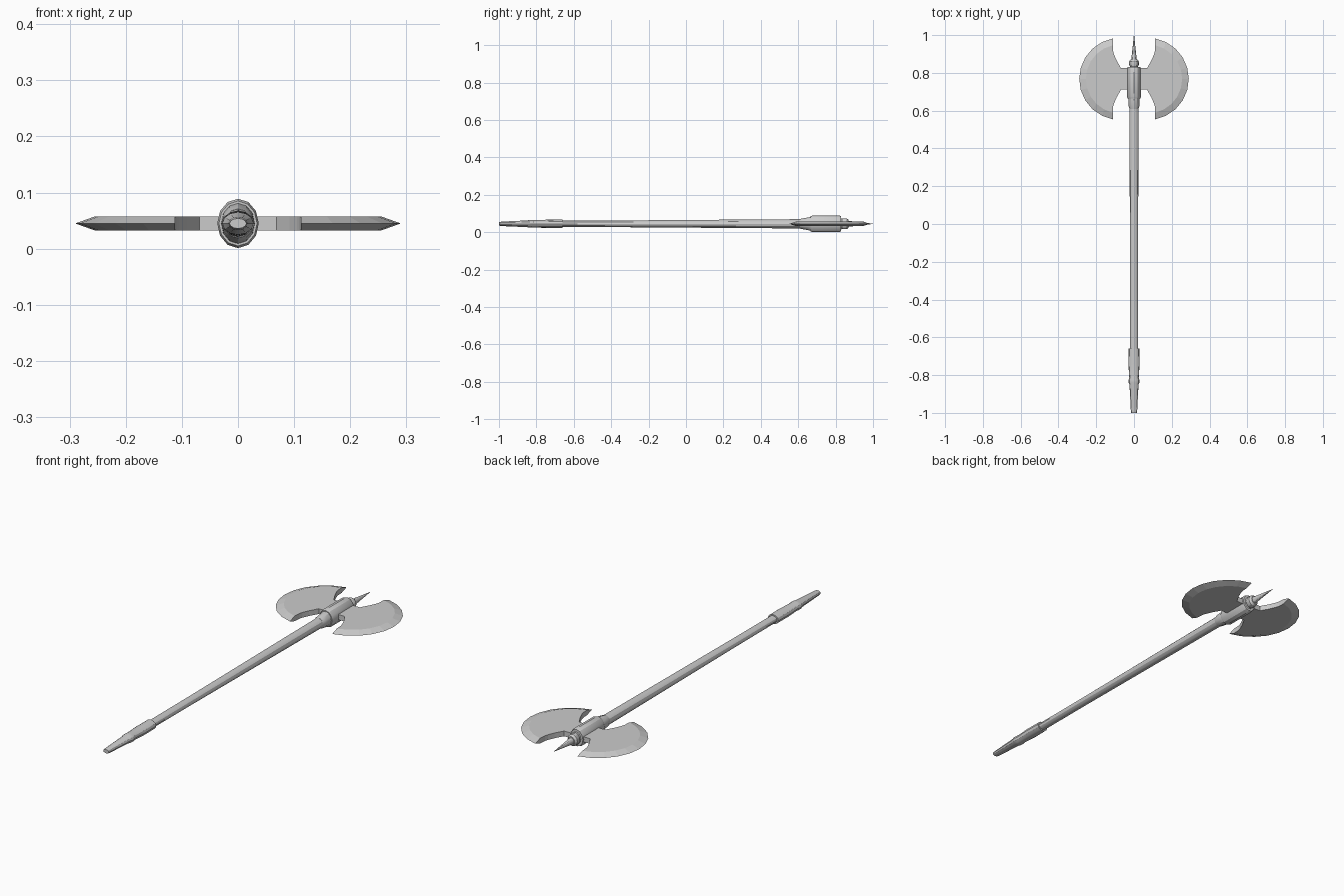
import bpy, bmesh
from math import sin, cos, acos, pi

if "Cube" in bpy.data.objects:
    bpy.data.objects.remove(bpy.data.objects["Cube"])

ZC = 0.045      # height of the long axis
SIDES = 12


def finish(name, bm):
    bmesh.ops.recalc_face_normals(bm, faces=bm.faces)
    mesh = bpy.data.meshes.new(name)
    bm.to_mesh(mesh)
    bm.free()
    ob = bpy.data.objects.new(name, mesh)
    bpy.context.collection.objects.link(ob)
    return ob


def turned(name, profile):
    """Loft elliptical rings along y; profile = (y, x radius, z radius)."""
    bm = bmesh.new()
    rings = [[bm.verts.new((rx * cos(2 * pi * i / SIDES), y,
                            ZC + rz * sin(2 * pi * i / SIDES)))
              for i in range(SIDES)] for y, rx, rz in profile]
    for a, b in zip(rings, rings[1:]):
        for i in range(SIDES):
            j = (i + 1) % SIDES
            bm.faces.new((a[i], a[j], b[j], b[i]))
    bm.faces.new(rings[0])
    bm.faces.new(rings[-1])
    ob = finish(name, bm)
    bpy.ops.object.select_all(action='DESELECT')
    ob.select_set(True)
    bpy.context.view_layer.objects.active = ob
    bpy.ops.object.shade_smooth_by_angle(angle=pi / 6)
    return ob


# Handle parts
turned("shaft", [(-0.70, 0.021, 0.017), (-0.35, 0.021, 0.018),
                 (0.64, 0.024, 0.025)])
turned("grip", [(-1.0, 0.015, 0.009), (-0.985, 0.017, 0.012),
                (-0.85, 0.024, 0.018), (-0.84, 0.028, 0.020),
                (-0.825, 0.028, 0.021), (-0.815, 0.025, 0.020),
                (-0.74, 0.030, 0.022), (-0.66, 0.028, 0.023)])

# Head fittings
turned("lower_collar", [(0.61, 0.024, 0.026), (0.625, 0.029, 0.029),
                        (0.665, 0.030, 0.036), (0.68, 0.030, 0.036)])
turned("socket", [(0.665, 0.034, 0.040), (0.675, 0.037, 0.044),
                  (0.82, 0.037, 0.044), (0.83, 0.034, 0.040)])
turned("upper_collar", [(0.82, 0.028, 0.034), (0.835, 0.021, 0.027),
                        (0.842, 0.026, 0.029), (0.86, 0.026, 0.028),
                        (0.87, 0.018, 0.021)])
turned("spike", [(0.86, 0.016, 0.017), (0.92, 0.009, 0.010),
                 (1.0, 0.0008, 0.0008)])

# Twin blades: flat plate with a bevelled cutting edge, mirrored in x
CX, CY, R_EDGE, R_FLAT, T, SEG = 0.072, 0.768, 0.218, 0.183, 0.0125, 10
TIP_X = 0.112


def arc(r):
    a = acos((TIP_X - CX) / r)
    return [(CX + r * cos(a - 2 * a * i / SEG), CY + r * sin(a - 2 * a * i / SEG))
            for i in range(SEG + 1)]


notch = [(0.110, 0.145), (0.105, 0.128), (0.092, 0.098), (0.069, 0.057), (0.0, 0.057)]
outline = arc(R_FLAT)
outline += [(x, CY - d) for x, d in notch]
outline += [(x, CY + d) for x, d in reversed(notch)]

bm = bmesh.new()
top, bottom = ([bm.verts.new((x, y, ZC + s * T)) for x, y in outline] for s in (1, -1))
edge = [bm.verts.new((x, y, ZC)) for x, y in arc(R_EDGE)]
bm.faces.new(top)
bm.faces.new(bottom[::-1])
for i in range(SEG):
    for plate in (top, bottom):
        bm.faces.new((plate[i], plate[i + 1], edge[i + 1], edge[i]))
for i in (0, SEG):
    bm.faces.new((top[i], edge[i], bottom[i]))
n = len(outline)
for i in range(SEG, n):
    j = (i + 1) % n
    if outline[i][0] + outline[j][0] > 0:
        bm.faces.new((top[i], top[j], bottom[j], bottom[i]))
blades = finish("axe_blades", bm)
mirror = blades.modifiers.new("mirror", 'MIRROR')
mirror.use_axis = (True, False, False)
